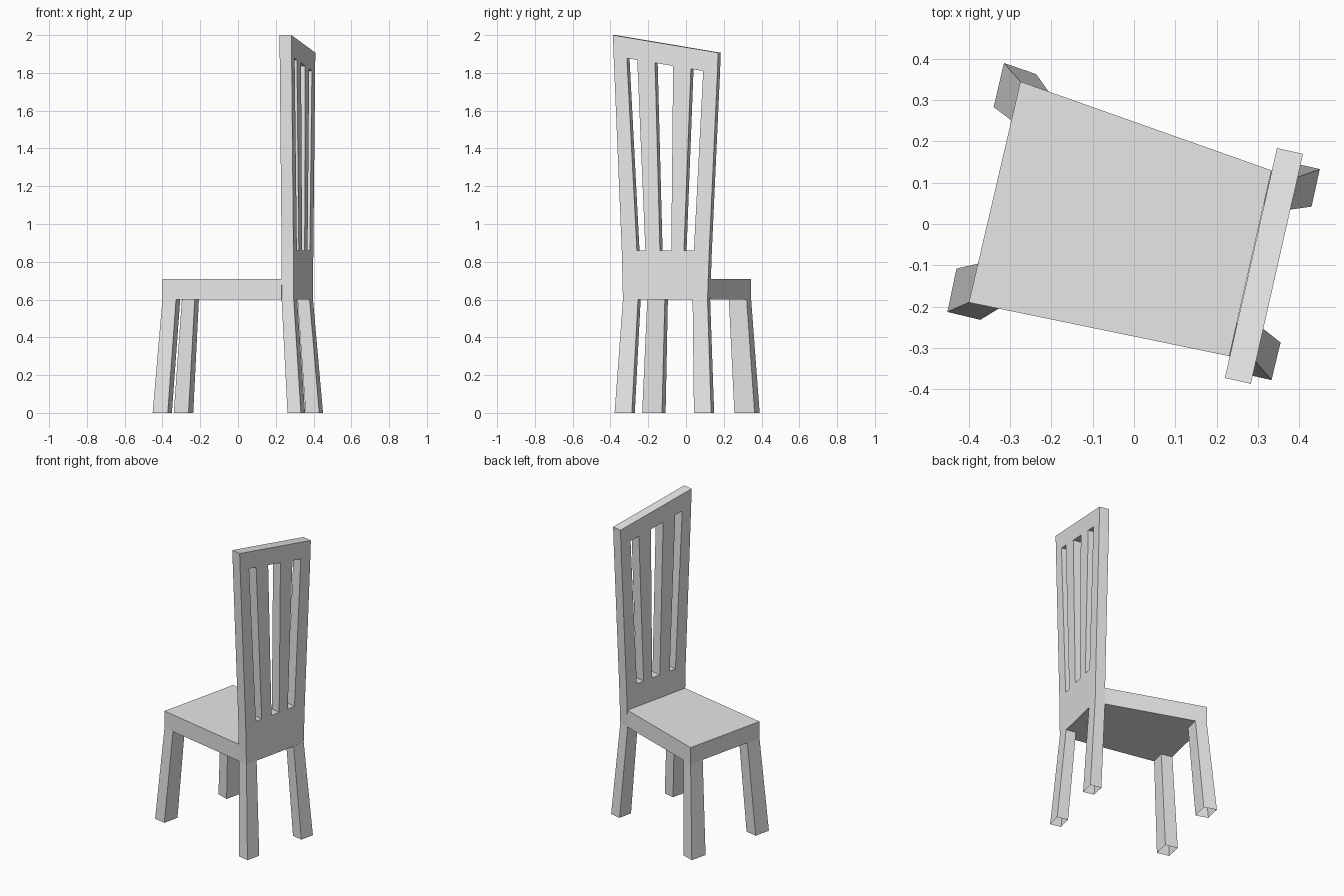
import bpy
import bmesh
from mathutils import Vector

cube = bpy.data.objects.get("Cube")
if cube:
    bpy.data.objects.remove(cube, do_unlink=True)

SEAT_BOTTOM, SEAT_TOP = 0.6, 0.71

# One grey finish for the whole chair
grey = bpy.data.materials.new("plain_grey")
grey.use_nodes = True
COLOUR = (0.8, 0.8, 0.8, 1)
grey.diffuse_color = COLOUR
grey.node_tree.nodes["Principled BSDF"].inputs["Base Color"].default_value = COLOUR


def finish(bm, name):
    mesh = bpy.data.meshes.new(name)
    bm.to_mesh(mesh)
    bm.free()
    mesh.materials.append(grey)
    obj = bpy.data.objects.new(name, mesh)
    bpy.context.collection.objects.link(obj)
    return obj


def loft(name, low, high, z_low, z_high, open_ends=False):
    """Join two four-sided outlines at different heights."""
    bm = bmesh.new()
    a = [bm.verts.new((x, y, z_low)) for x, y in low]
    b = [bm.verts.new((x, y, z_high)) for x, y in high]
    caps = [bm.faces.new(a), bm.faces.new(b)]
    for i in range(len(a)):
        j = (i + 1) % len(a)
        bm.faces.new((a[i], a[j], b[j], b[i]))
    bmesh.ops.recalc_face_normals(bm, faces=bm.faces)
    if open_ends:
        bmesh.ops.delete(bm, geom=caps, context="FACES_ONLY")
    return finish(bm, name)


# Seat slab, narrower towards the backrest
seat = [(-0.4, -0.19), (0.231, -0.32), (0.333, 0.13), (-0.275, 0.345)]
loft("seat", seat, seat, SEAT_BOTTOM, SEAT_TOP)

# Splayed hollow legs: foot outline, then top outline
legs = {
    "seat_leg_front": (
        [(-0.452, -0.213), (-0.372, -0.232), (-0.35, -0.127), (-0.43, -0.108)],
        [(-0.4, -0.19), (-0.328, -0.205), (-0.306, -0.112), (-0.378, -0.096)]),
    "seat_leg_back": (
        [(-0.315, 0.39), (-0.237, 0.363), (-0.262, 0.256), (-0.34, 0.283)],
        [(-0.275, 0.345), (-0.207, 0.321), (-0.229, 0.227), (-0.297, 0.251)]),
    "backrest_leg_front": (
        [(0.262, -0.362), (0.333, -0.378), (0.355, -0.287), (0.284, -0.271)],
        [(0.231, -0.32), (0.295, -0.334), (0.313, -0.254), (0.249, -0.24)]),
    "backrest_leg_back": (
        [(0.378, 0.149), (0.45, 0.133), (0.43, 0.042), (0.358, 0.058)],
        [(0.333, 0.128), (0.397, 0.114), (0.379, 0.035), (0.315, 0.049)]),
}
for name, (foot, top) in legs.items():
    loft(name, foot, top, 0, SEAT_BOTTOM, open_ends=True)

# Backrest: a flared panel grid with three slots left open, then thickened
slot_low = [-0.26, -0.215, -0.138, -0.078, -0.011, 0.042]
slot_high = [-0.313, -0.258, -0.164, -0.068, 0.026, 0.091]


def panel_point(y, z):
    return Vector((0.283 + 0.2268 * (y + 0.387), y, z))


def sloped(ys, height):
    return [panel_point(y, height - 0.167 * (y + 0.387)) for y in ys]


rows = [
    [panel_point(y, SEAT_BOTTOM) for y in [-0.334] + slot_low + [0.114]],
    [panel_point(y, 0.86) for y in [-0.34] + slot_low + [0.123]],
    sloped([-0.383] + slot_high + [0.166], 1.89),
    sloped([-0.387] + slot_high + [0.17], 2.0),
]
bm = bmesh.new()
grid = [[bm.verts.new(p) for p in row] for row in rows]
for r in range(3):
    for c in range(7):
        if r == 1 and c % 2 == 1:
            continue
        bm.faces.new((grid[r][c], grid[r][c + 1], grid[r + 1][c + 1], grid[r + 1][c]))
back_faces = list(bm.faces)
result = bmesh.ops.extrude_face_region(bm, geom=back_faces, use_keep_orig=True)
moved = [g for g in result["geom"] if isinstance(g, bmesh.types.BMVert)]
bmesh.ops.translate(bm, verts=moved, vec=(-0.063, 0.014, 0))
bmesh.ops.recalc_face_normals(bm, faces=bm.faces)
finish(bm, "backrest")
